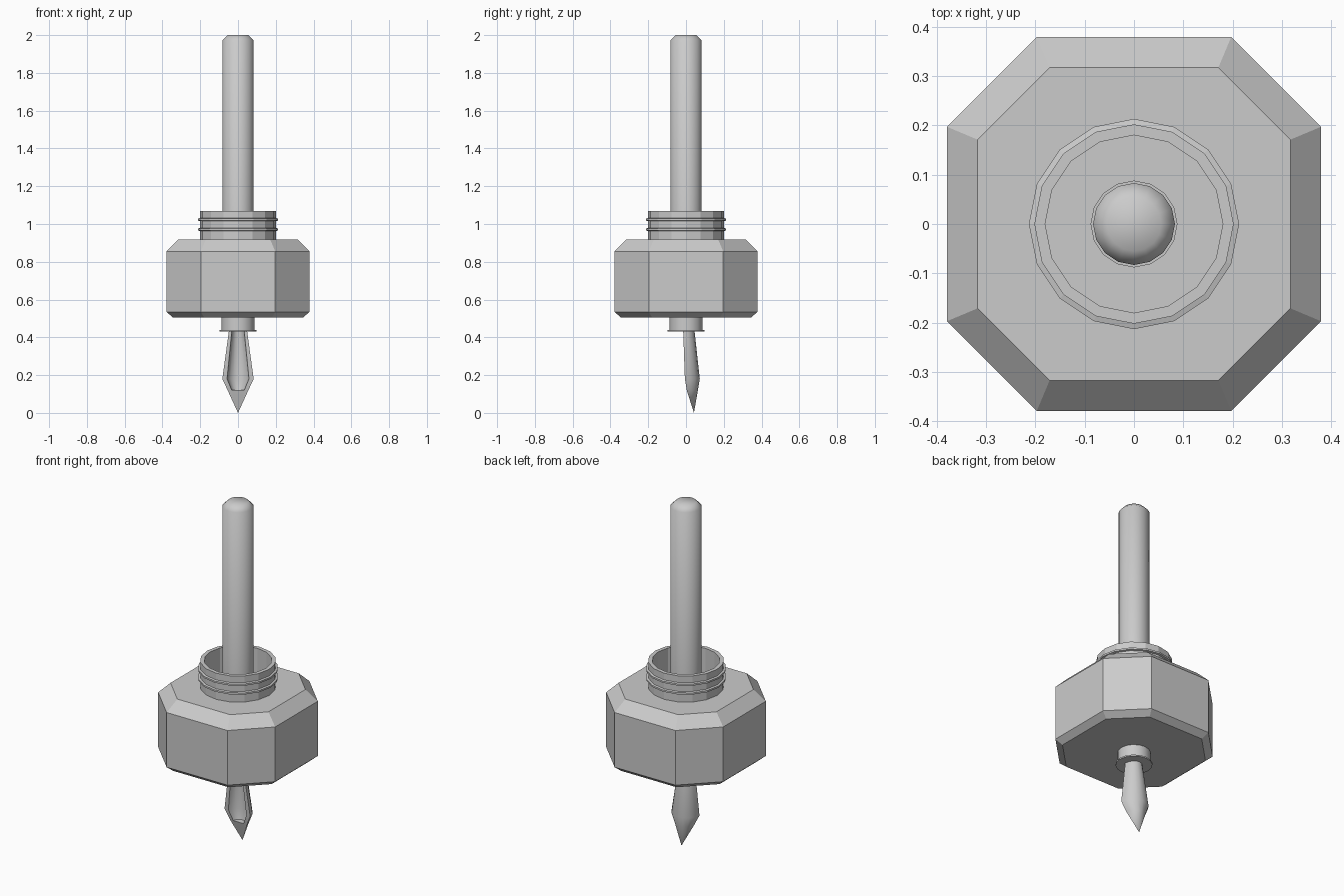
import bpy
import bmesh
from math import cos, sin, pi, radians

if "Cube" in bpy.data.objects:
    bpy.data.objects.remove(bpy.data.objects["Cube"], do_unlink=True)

grey = bpy.data.materials.new("plain_grey")
grey.use_nodes = True
grey.diffuse_color = (0.6, 0.6, 0.6, 1)
grey.node_tree.nodes["Principled BSDF"].inputs["Base Color"].default_value = (0.6, 0.6, 0.6, 1)


def finish(name, bm, smooth=None):
    """Turn a bmesh into a named grey object, smoothing below the given angle."""
    bmesh.ops.recalc_face_normals(bm, faces=bm.faces)
    mesh = bpy.data.meshes.new(name)
    bm.to_mesh(mesh)
    bm.free()
    mesh.materials.append(grey)
    obj = bpy.data.objects.new(name, mesh)
    bpy.context.collection.objects.link(obj)
    if smooth:
        bpy.ops.object.select_all(action="DESELECT")
        obj.select_set(True)
        bpy.context.view_layer.objects.active = obj
        bpy.ops.object.shade_smooth_by_angle(angle=radians(smooth))
    return obj


def skin(bm, rings, loop=False):
    """Join closed rings of points with quads and return their vertices."""
    rows = [[bm.verts.new(p) for p in ring] for ring in rings]
    pairs = list(zip(rows, rows[1:]))
    if loop:
        pairs.append((rows[-1], rows[0]))
    for a, b in pairs:
        for i in range(len(a)):
            j = (i + 1) % len(a)
            bm.faces.new((a[i], a[j], b[j], b[i]))
    return rows


def lathe(name, profile, smooth=None, tube=False, sides=16):
    """Spin a (radius, height) profile; a tube profile closes on itself."""
    bm = bmesh.new()
    rings = [[(r * cos(2 * pi * i / sides), r * sin(2 * pi * i / sides), z)
              for i in range(sides)] for r, z in profile]
    rows = skin(bm, rings, tube)
    if not tube:
        bm.faces.new(rows[0])
        bm.faces.new(rows[-1])
    return finish(name, bm, smooth)


def octagon(w, c, z):
    """Square of half-width w with its corners cut back to c."""
    return [(x, y, z) for x, y in ((c, w), (-c, w), (-w, c), (-w, -c),
                                   (-c, -w), (c, -w), (w, -c), (w, c))]


# Eight-sided bottle body with chamfered rims
bm = bmesh.new()
rows = skin(bm, [octagon(0.344, 0.18, 0.505), octagon(0.379, 0.197, 0.535),
                 octagon(0.379, 0.197, 0.855), octagon(0.317, 0.171, 0.917)])
bm.faces.new(rows[0])
bm.faces.new(rows[-1])
body = finish("bottle_body", bm)

# Well bored down through the mouth
bore = lathe("bore_cutter", [(0.18, 0.56), (0.18, 1.2)])
bore.hide_render = True
bore.hide_set(True)
cut = body.modifiers.new("bore", "BOOLEAN")
cut.operation = "DIFFERENCE"
cut.solver = "EXACT"
cut.object = bore

# Faceted open neck with two raised threads
neck = [(0.18, 0.91), (0.202, 0.91)]
for z in (0.963, 1.015):
    neck += [(0.202, z), (0.213, z + 0.003), (0.213, z + 0.013), (0.202, z + 0.016)]
neck += [(0.202, 1.07), (0.18, 1.07)]
lathe("bottle_neck", neck, tube=True)

# Pen handle with a chamfered end, and the ferrule with its end flange
lathe("pen_handle", [(0.083, 0.8), (0.083, 1.972), (0.055, 2.0)], smooth=50)
lathe("pen_ferrule", [(0.098, 0.43), (0.098, 0.438), (0.088, 0.438), (0.088, 0.9)], smooth=40)

# Curved nib: hollow at the front, solid near the point
STEPS = 8


def arc(half_width, front, back, z, scale):
    return [(scale * half_width * cos(pi * i / STEPS),
             front + scale * (back - front) * sin(pi * i / STEPS), z)
            for i in range(STEPS + 1)]


bm = bmesh.new()
rings = []
for half_width, front, back, z, scale in ((0.048, -0.015, 0.045, 0.435, 0.68),
                                          (0.083, -0.006, 0.073, 0.18, 0.7),
                                          (0.055, 0.004, 0.063, 0.12, 0.6)):
    rings.append(arc(half_width, front, back, z, 1)
                 + arc(half_width, front, back, z, scale)[::-1])
rows = skin(bm, rings)
bm.faces.new(rows[0])
outer, inner = rows[-1][:STEPS + 1], rows[-1][STEPS + 1:]
tip = bm.verts.new((0, 0.042, 0))
for a, b in zip(outer, outer[1:]):
    bm.faces.new((a, b, tip))
bm.faces.new(inner)
bm.faces.new((outer[0], tip, inner[-1]))
bm.faces.new((inner[-1], tip, inner[0]))
bm.faces.new((inner[0], tip, outer[-1]))
finish("pen_nib", bm, smooth=40)
